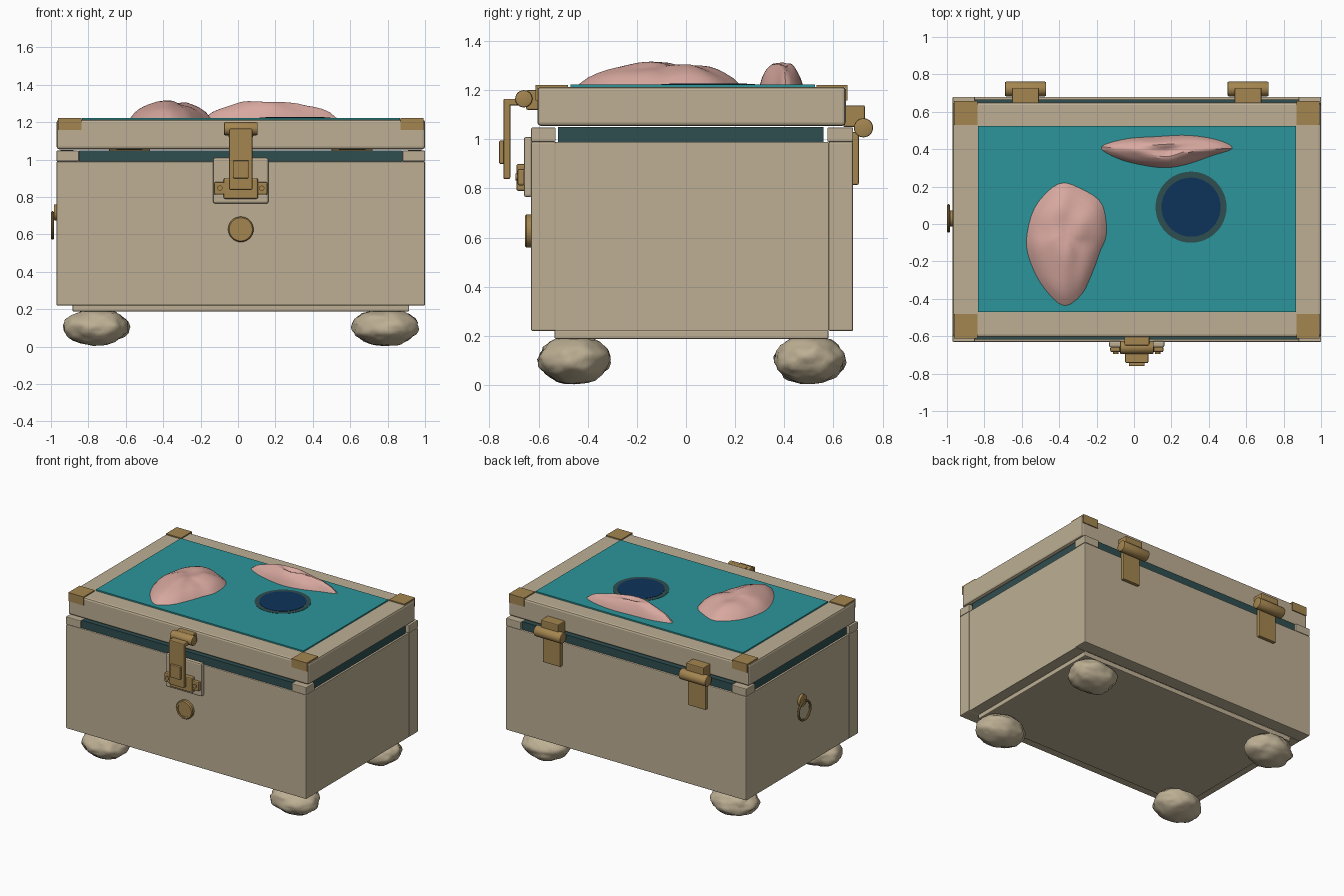
import bpy, bmesh, math
from mathutils import Vector, noise

if "Cube" in bpy.data.objects:
    bpy.data.objects.remove(bpy.data.objects["Cube"])

def material(name, rgb):
    m = bpy.data.materials.new(name)
    m.diffuse_color = (*rgb, 1)
    m.use_nodes = True
    m.node_tree.nodes["Principled BSDF"].inputs["Base Color"].default_value = m.diffuse_color
    return m

BEIGE = material("beige wood", (0.51, 0.43, 0.295))
BRASS = material("brass", (0.37, 0.235, 0.08))
TEAL = material("teal", (0.024, 0.30, 0.325))
DARK = material("dark teal", (0.028, 0.075, 0.08))
NAVY = material("navy", (0.004, 0.033, 0.105))
PINK = material("pink", (0.68, 0.39, 0.345))
CX = 0.015  # middle of the chest

def finish(name, bm, mat, smooth=None):
    me = bpy.data.meshes.new(name)
    bmesh.ops.recalc_face_normals(bm, faces=bm.faces)
    bm.to_mesh(me)
    bm.free()
    me.materials.append(mat)
    ob = bpy.data.objects.new(name, me)
    bpy.context.collection.objects.link(ob)
    if smooth:
        bpy.ops.object.select_all(action='DESELECT')
        ob.select_set(True)
        bpy.context.view_layer.objects.active = ob
        bpy.ops.object.shade_smooth_by_angle(angle=math.radians(smooth))
    return ob

def box(name, x, y, z, mat, bevel=0.0):
    bm = bmesh.new()
    bmesh.ops.create_cube(bm, size=1)
    for v in bm.verts:
        v.co = Vector(((a[0] + a[1]) / 2 + c * (a[1] - a[0]) for a, c in zip((x, y, z), v.co)))
    if bevel:
        bmesh.ops.bevel(bm, geom=bm.edges[:], offset=bevel, segments=2, profile=0.5, affect='EDGES')
    return finish(name, bm, mat)

def cyl(name, centre, axis, r, length, mat, bevel=0.0, seg=32):
    bm = bmesh.new()
    bmesh.ops.create_cone(bm, cap_ends=True, segments=seg, radius1=r, radius2=r, depth=length)
    if bevel:
        rims = [e for e in bm.edges if abs(e.verts[0].co.z - e.verts[1].co.z) < 1e-5]
        bmesh.ops.bevel(bm, geom=rims, offset=bevel, segments=2, profile=0.5, affect='EDGES')
    q = Vector((0, 0, 1)).rotation_difference(Vector(axis))
    for v in bm.verts:
        v.co = q @ v.co + Vector(centre)
    return finish(name, bm, mat, 35)

def lathe(name, centre, axis, profile, mat, seg=32):
    # closed (radius, height) section spun about an axis
    bm = bmesh.new()
    q = Vector((0, 0, 1)).rotation_difference(Vector(axis))
    rings = []
    for i in range(seg):
        a = 2 * math.pi * i / seg
        rings.append([bm.verts.new(q @ Vector((r * math.cos(a), r * math.sin(a), h)) + Vector(centre))
                      for r, h in profile])
    n = len(profile)
    for i in range(seg):
        A, B = rings[i], rings[(i + 1) % seg]
        for j in range(n):
            bm.faces.new((A[j], B[j], B[(j + 1) % n], A[(j + 1) % n]))
    return finish(name, bm, mat, 35)

# chest body
box("front_panel", (-0.97, 1.0), (-0.63, -0.53), (0.22, 0.99), BEIGE, 0.006)
box("back_panel", (-0.97, 1.0), (0.58, 0.68), (0.22, 0.99), BEIGE, 0.006)
box("left_panel", (-0.965, -0.86), (-0.53, 0.58), (0.22, 0.99), BEIGE)
box("right_panel", (0.89, 0.995), (-0.53, 0.58), (0.22, 0.99), BEIGE)
box("base_plate", (-0.885, 0.915), (-0.535, 0.58), (0.188, 0.225), BEIGE, 0.006)

# corner blocks and dark seal between body and lid
for sx, x in (("left", (-0.97, -0.85)), ("right", (0.88, 1.0))):
    for sy, y in (("front", (-0.63, -0.53)), ("back", (0.575, 0.68))):
        box(f"corner_block_{sy}_{sx}", x, y, (0.99, 1.048), BEIGE, 0.005)
box("seal_front", (-0.85, 0.88), (-0.617, -0.55), (0.985, 1.048), DARK)
box("seal_back", (-0.85, 0.88), (0.60, 0.665), (0.985, 1.048), DARK)
box("seal_left", (-0.95, -0.88), (-0.52, 0.56), (0.985, 1.05), DARK)
box("seal_right", (0.91, 0.98), (-0.52, 0.56), (0.985, 1.05), DARK)

# lid with teal inlay
box("lid", (-0.97, 1.0), (-0.605, 0.65), (1.055, 1.213), BEIGE, 0.014)
box("lid_inlay", (-0.835, 0.865), (-0.47, 0.525), (1.20, 1.223), TEAL)
cyl("lid_disc_rim", (0.305, 0.09, 1.221), (0, 0, 1), 0.19, 0.008, DARK, seg=48)
cyl("lid_disc", (0.305, 0.09, 1.224), (0, 0, 1), 0.158, 0.006, NAVY, seg=48)

# folded brass corners
for sx, x in (("left", (-0.962, -0.838)), ("right", (0.868, 0.992))):
    for sy, y, w in (("front", (-0.612, -0.48), (-0.612, -0.603)),
                     ("back", (0.53, 0.657), (0.648, 0.657))):
        box(f"corner_top_{sy}_{sx}", x, y, (1.21, 1.221), BRASS)
        box(f"corner_side_{sy}_{sx}", x, w, (1.157, 1.221), BRASS)

# front latch
box("latch_back_plate", (-0.133, 0.163), (-0.66, -0.625), (0.765, 1.01), BEIGE, 0.01)
box("latch_foot", (-0.127, 0.157), (-0.685, -0.655), (0.812, 0.88), BRASS, 0.008)
box("latch_keeper", (-0.077, 0.107), (-0.69, -0.65), (0.79, 0.90), BRASS, 0.008)
box("latch_strap", (-0.047, 0.077), (-0.743, -0.715), (0.838, 1.165), BRASS, 0.006)
box("latch_strap_top", (-0.047, 0.077), (-0.73, -0.66), (1.138, 1.165), BRASS, 0.005)
box("latch_grip", (-0.027, 0.057), (-0.76, -0.735), (0.90, 0.995), BRASS, 0.005)
cyl("latch_barrel", (CX, -0.66, 1.165), (1, 0, 0), 0.035, 0.18, BRASS, 0.006)
box("latch_mount", (-0.052, 0.082), (-0.65, -0.60), (1.12, 1.20), BRASS, 0.006)
for s in (-1, 1):
    cyl("latch_rivet", (CX + s * 0.112, -0.688, 0.847), (0, -1, 0), 0.014, 0.012, BRASS, seg=16)

# round lock
lathe("lock_ring", (CX, -0.63, 0.627), (0, -1, 0),
      [(0.05, -0.005), (0.068, -0.005), (0.068, 0.018), (0.062, 0.026), (0.05, 0.026)], BRASS)
cyl("lock_face", (CX, -0.637, 0.627), (0, -1, 0), 0.051, 0.026, BRASS)

# rear hinges
for s in (-1, 1):
    x = CX + s * 0.595
    box("hinge_block", (x - 0.072, x + 0.072), (0.64, 0.728), (1.05, 1.138), BRASS, 0.006)
    cyl("hinge_barrel", (x, 0.722, 1.047), (1, 0, 0), 0.039, 0.22, BRASS, 0.006)
    box("hinge_leaf", (x - 0.072, x + 0.072), (0.675, 0.703), (0.815, 1.03), BRASS, 0.005)

# side pull ring
lathe("pull_ring", (-0.992, 0.03, 0.648), (1, 0, 0),
      [(0.069 + 0.008 * math.cos(a * math.pi / 4), 0.008 * math.sin(a * math.pi / 4)) for a in range(8)], BRASS)
cyl("pull_mount", (-0.974, 0.03, 0.718), (1, 0, 0), 0.043, 0.022, BRASS, 0.004)

# lumpy stone feet
def foot(name, x, y, seed):
    bm = bmesh.new()
    bmesh.ops.create_icosphere(bm, subdivisions=4, radius=1)
    for v in bm.verts:
        d = v.co.normalized()
        k = 0.95 + 0.09 * noise.noise(d * 1.8 + Vector((seed, 0, 0))) + 0.05 * noise.noise(d * 4.5 + Vector((0, seed, 0)))
        v.co = Vector((x + d.x * k * 0.182, y + d.y * k * 0.152, 0.104 + d.z * k * 0.102))
    finish(name, bm, BEIGE, 60)

for i, (x, y) in enumerate(((-0.757, -0.455), (0.787, -0.455), (-0.757, 0.503), (0.787, 0.503))):
    foot(f"foot_{i + 1}", x, y, i * 7.3)

# pink shell-like lumps on the lid
def lump(name, centre, outline, height, power, seed, crater):
    bm = bmesh.new()
    n, rows = 40, 9
    pts = [Vector(p) for p in outline]
    def edge(a):  # smooth closed outline through the points
        u = a * len(pts)
        i, f = int(u), u - int(u)
        p = [pts[(i + k) % len(pts)] for k in (-1, 0, 1, 2)]
        return 0.5 * (2 * p[1] + (p[2] - p[0]) * f + (2 * p[0] - 5 * p[1] + 4 * p[2] - p[3]) * f ** 2
                      + (3 * p[1] - p[0] - 3 * p[2] + p[3]) * f ** 3)
    rings = []
    for j in range(rows):
        r = 1 - j / rows
        ring = []
        for i in range(n):
            e = edge(i / n)
            a = 2 * math.pi * i / n
            wob = noise.noise(Vector((math.cos(a) * 2.2 * r, math.sin(a) * 2.2 * r, seed)))
            h = height * (1 - r ** 2) ** power * (1 + 0.22 * wob)
            h -= crater * max(0, 1 - r / 0.4)
            ring.append(bm.verts.new((centre[0] + e.x * r, centre[1] + e.y * r, 1.22 + h)))
        rings.append(ring)
    tip = bm.verts.new((centre[0], centre[1], 1.22 + height - crater))
    for A, B in zip(rings, rings[1:]):
        for i in range(n):
            bm.faces.new((A[i], A[(i + 1) % n], B[(i + 1) % n], B[i]))
    for i in range(n):
        bm.faces.new((rings[-1][i], rings[-1][(i + 1) % n], tip))
    bm.faces.new(rings[0])
    finish(name, bm, PINK, 30)

lump("broad_shell", (-0.37, -0.06),
     [(0.225, 0.01), (0.20, 0.17), (0.09, 0.25), (-0.03, 0.28), (-0.15, 0.17), (-0.20, 0.03),
      (-0.20, -0.10), (-0.13, -0.26), (-0.01, -0.38), (0.09, -0.32), (0.15, -0.2), (0.19, -0.09)],
     0.093, 0.75, 2.1, 0.012)
lump("narrow_shell", (0.17, 0.39),
     [(0.36, 0.015), (0.28, 0.06), (0.12, 0.085), (-0.05, 0.078), (-0.22, 0.065), (-0.35, 0.02),
      (-0.26, -0.04), (-0.13, -0.075), (0.0, -0.09), (0.12, -0.07), (0.25, -0.025)],
     0.096, 0.7, 5.4, 0.025)
